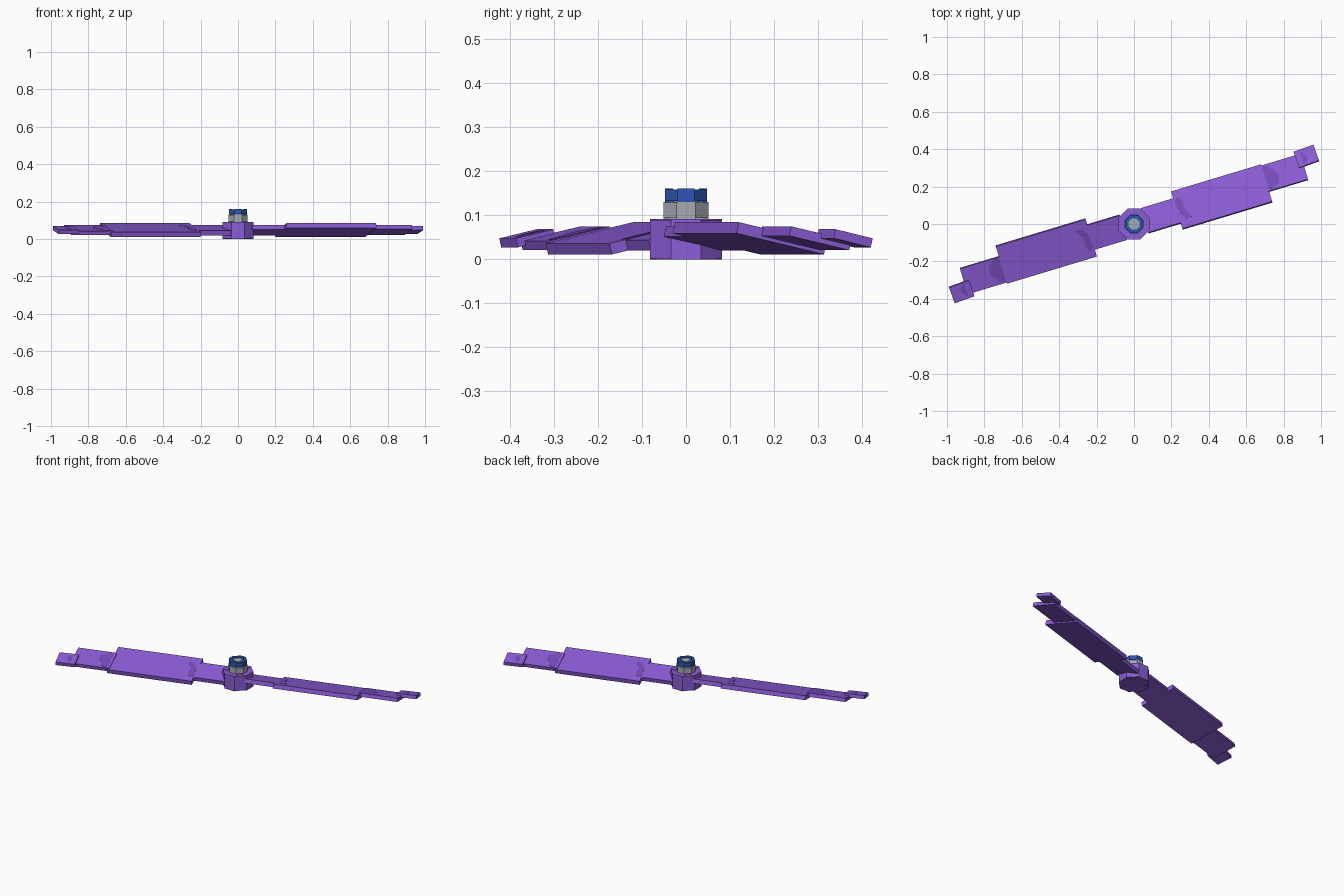
import bpy, bmesh, math
from mathutils import Matrix, Vector

if "Cube" in bpy.data.objects:
    bpy.data.objects.remove(bpy.data.objects["Cube"], do_unlink=True)


def material(name, rgb):
    m = bpy.data.materials.new(name)
    m.use_nodes = True
    m.diffuse_color = (*rgb, 1)
    m.node_tree.nodes["Principled BSDF"].inputs["Base Color"].default_value = (*rgb, 1)
    return m


PURPLE = material("purple", (0.262, 0.109, 0.68))
SHADE = material("deep purple", (0.185, 0.075, 0.49))
GREY = material("steel grey", (0.38, 0.41, 0.45))
BLUE = material("blue", (0.026, 0.09, 0.44))


def finish(name, bm, mat, matrix):
    bmesh.ops.recalc_face_normals(bm, faces=bm.faces)
    mesh = bpy.data.meshes.new(name)
    bm.to_mesh(mesh)
    bm.free()
    mesh.materials.append(mat)
    ob = bpy.data.objects.new(name, mesh)
    bpy.context.collection.objects.link(ob)
    ob.matrix_world = matrix
    return ob


def box(bm, size, matrix):
    bmesh.ops.create_cube(bm, size=1, matrix=matrix @ Matrix.Diagonal((*size, 1)))


def rot(deg, axis):
    return Matrix.Rotation(math.radians(deg), 4, axis)


def octagon(name, apothem, z0, z1, mat, wall=None):
    """Eight-sided block of crossed boxes, or a ring when a wall is given."""
    bm = bmesh.new()
    side = 2 * apothem * math.tan(math.pi / 8)
    for i in range(8 if wall else 4):
        inset = 0.002 * (i % 2)  # diagonal pieces sit slightly lower
        height = z1 - z0 - 2 * inset
        depth = wall or 2 * apothem
        offset = apothem - depth / 2
        box(bm, (depth, side, height),
            rot(45 * i, 'Z') @ Matrix.Translation((offset, 0, (z0 + z1) / 2)))
    return finish(name, bm, mat, Matrix())


def patch(name, points, length, width, thick, matrix):
    """Thin wavy shade plate; points run along the length and across the width."""
    bm = bmesh.new()
    verts = [bm.verts.new(((u - 0.5) * length, v * width / 2, thick / 2))
             for u, v in points]
    face = bm.faces.new(verts)
    ext = bmesh.ops.extrude_face_region(bm, geom=[face])
    top = [g for g in ext["geom"] if isinstance(g, bmesh.types.BMVert)]
    bmesh.ops.translate(bm, verts=top, vec=Vector((0, 0, 0.001)))
    return finish(name, bm, SHADE, matrix)


# Hub, nut, cap ring and shaft
octagon("hub", 0.082, 0, 0.092, PURPLE)
octagon("nut", 0.051, 0.092, 0.131, GREY)
octagon("cap_ring", 0.048, 0.131, 0.161, BLUE, wall=0.018)
octagon("shaft", 0.031, 0.12, 0.155, GREY)

# Blade sections: name, start, end, lower edge, upper edge, thickness, extra sweep
SECTIONS = [
    ("root", 0.06, 0.25, -0.07, 0.07, 0.025, 0),
    ("main", 0.24, 0.742, -0.104, 0.109, 0.026, 0),
    ("outer", 0.73, 0.96, -0.044, 0.102, 0.022, 0),
    ("tip", 0.93, 1.043, 0.033, 0.125, 0.021, 3),
]
# Shade outlines as fractions of the section
SHADES = {
    "main": [(0.005, 0.5), (0.06, 0.65), (0.09, 0.3), (0.08, 0),
             (0.11, -0.35), (0.14, -0.55), (0.07, -0.6), (0.02, -0.1)],
    "outer": [(0.06, 0.9), (0.2, 0.85), (0.3, 0.35), (0.38, 0),
              (0.35, -0.5), (0.2, -0.9), (0.06, -0.9)],
    "tip": [(0.28, 0.8), (0.4, 0.5), (0.52, -0.1), (0.45, -0.6), (0.28, -0.8)],
}

for label, turn in (("left", 0), ("right", 180)):
    blade = rot(16.8 + turn, 'Z')
    for name, u0, u1, v0, v1, thick, sweep in SECTIONS:
        centre = Matrix.Translation(((u0 + u1) / 2, (v0 + v1) / 2, 0.048))
        place = blade @ centre @ rot(sweep, 'Z') @ rot(-13, 'X')
        length, width = u1 - u0, v1 - v0
        bm = bmesh.new()
        box(bm, (length, width, thick), Matrix())
        finish(f"{label}_blade_{name}", bm, PURPLE, place)
        if name in SHADES:
            patch(f"{label}_{name}_shade", SHADES[name], length, width, thick, place)
